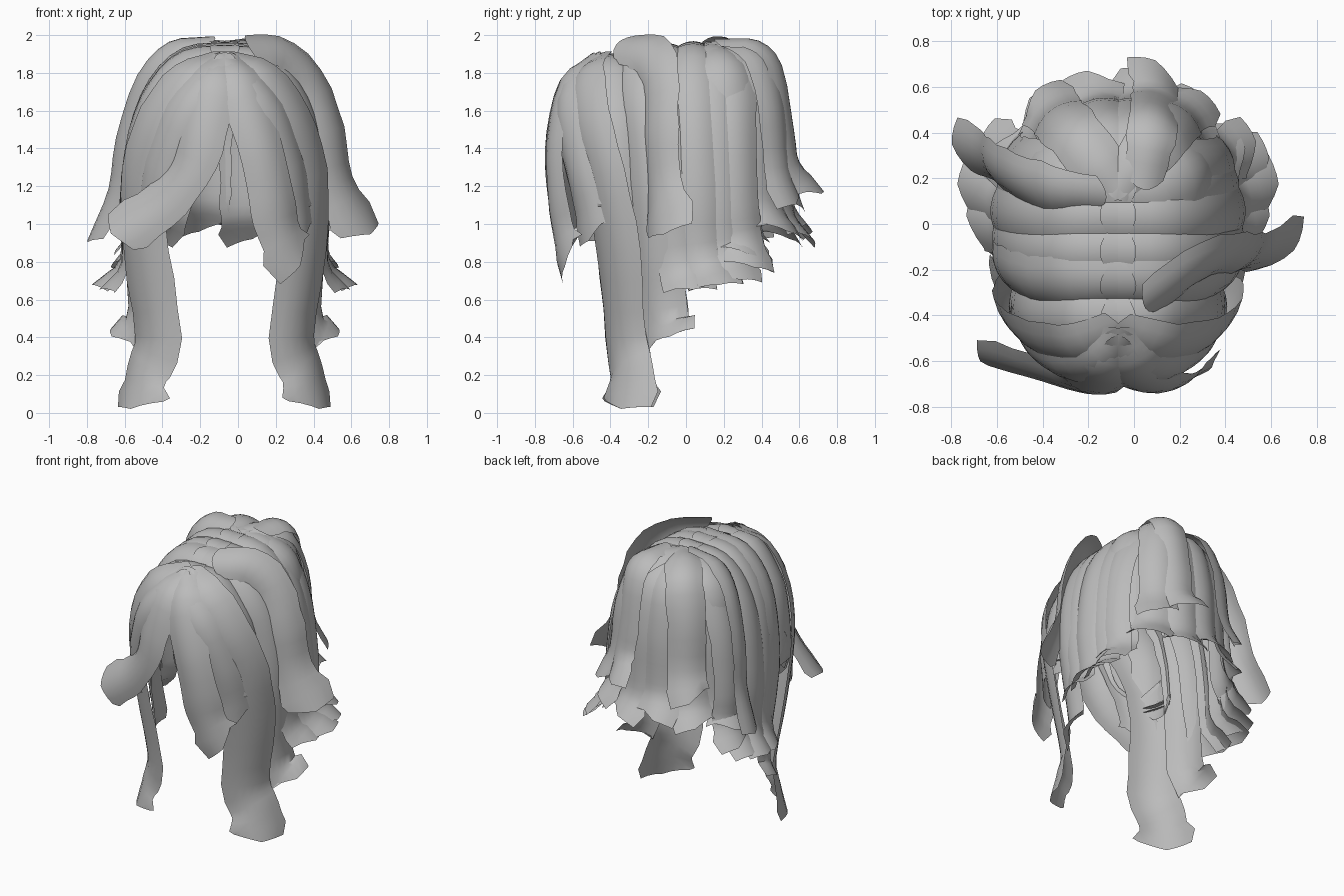
import bpy, bmesh, math, random
from mathutils import Vector

random.seed(4)
cube = bpy.data.objects.get("Cube")
if cube:
    bpy.data.objects.remove(cube)

GREY = (0.5, 0.5, 0.5, 1)
hair = bpy.data.materials.new("hair_grey")
hair.use_nodes = True
hair.diffuse_color = GREY
hair.node_tree.nodes["Principled BSDF"].inputs["Base Color"].default_value = GREY

MID_X = -0.07      # the parting sits a little off centre
ACROSS = 6         # faces across a lock
STEPS = 3          # rows per path segment


def spline(points):
    """Smooth path through the points, as a list of positions."""
    p = [Vector(q) for q in points]
    p = [2 * p[0] - p[1]] + p + [2 * p[-1] - p[-2]]
    path = []
    for a, b, c, d in zip(p, p[1:], p[2:], p[3:]):
        for k in range(STEPS):
            t = k / STEPS
            path.append(0.5 * (2 * b + (c - a) * t + (2 * a - 5 * b + 4 * c - d) * t ** 2
                               + (3 * b - a - 3 * c + d) * t ** 3))
    return path + [p[-2]]


def lock(name, points, width, centre_y=0.0, skew=0.06, flare=1.15, centre_z=1.25):
    """Arched ribbon of hair that faces away from the head's middle."""
    path = spline(points)
    last = len(path) - 1
    bm = bmesh.new()
    rows = []
    for i, pos in enumerate(path):
        t = i / last
        along = (path[min(i + 1, last)] - path[max(i - 1, 0)]).normalized()
        out = pos - Vector((0, centre_y, min(pos.z, centre_z)))
        out = (out - along * out.dot(along)).normalized()
        side = along.cross(out)
        half = width / 2 * min(1, 0.75 + t) * random.uniform(0.95, 1.05)
        if i >= last - 1:
            half *= flare if i < last else flare * 0.85
        row = []
        for j in range(ACROSS + 1):
            u = 2 * j / ACROSS - 1
            v = pos + side * half * u - out * 0.35 * half * u * u
            if i == last:      # slanted, slightly pointed tip
                v += along * (skew * u + 0.04 * (1 - abs(u)))
            if i == 0:         # rounded root
                v -= along * 0.05 * (1 - u * u)
            v.x += MID_X
            v.z = max(v.z, 0)
            row.append(bm.verts.new(v))
        rows.append(row)
    for r, s in zip(rows, rows[1:]):
        for j in range(ACROSS):
            bm.faces.new((r[j], r[j + 1], s[j + 1], s[j]))
    mesh = bpy.data.meshes.new(name)
    bm.to_mesh(mesh)
    bm.free()
    mesh.materials.append(hair)
    obj = bpy.data.objects.new(name, mesh)
    bpy.context.collection.objects.link(obj)
    bpy.ops.object.select_all(action='DESELECT')
    obj.select_set(True)
    bpy.context.view_layer.objects.active = obj
    bpy.ops.object.shade_smooth_by_angle(angle=math.radians(50))


def flip(points, s):
    return [(s * x, y, z) for x, y, z in points]


for s, word in ((1, "left"), (-1, "right")):
    # Rows of side locks: start y, end y, end z, width, outward kick, middle y
    rows = [(-0.42, -0.40, 1.05, 0.28, -0.02, -0.3), (-0.27, -0.13, 0.43, 0.26, 0.07, 0.05),
            (-0.12, -0.02, 0.68, 0.26, 0.09, -0.06), (0.04, 0.10, 0.70, 0.26, 0.12, 0.03),
            (0.16, 0.22, 0.73, 0.25, 0.11, 0.09), (0.26, 0.31, 0.80, 0.24, 0.08, 0.13)]
    for n, (y, yb, end, width, kick, middle) in enumerate(rows):
        top = 1.965 - 0.3 * (y - 0.05) ** 2
        k = 1 - 1.1 * (y + 0.05) ** 2 + (n % 2) * 0.015
        low = 0.50 if end < 0.5 else 0.55 * k
        path = [(-0.03, y, top), (0.22 * k, y, top - 0.03), (0.40 * k, y, top - 0.2),
                (0.51 * k, (y * 3 + yb) / 4, 1.48), (0.555 * k, (y + yb) / 2, 1.1),
                (low, yb, end + 0.12), (low + kick, yb + 0.5 * kick, end)]
        lock(f"side_lock_{word}_{n + 1}", flip(path, s), width, middle, -0.05 * s)

    # Long lock in front of each ear, falling to the ground
    path = [(0.0, -0.50, 1.87), (0.20, -0.57, 1.79), (0.37, -0.55, 1.55),
            (0.46, -0.47, 1.25), (0.455, -0.40, 0.85), (0.39, -0.36, 0.40),
            (0.45, -0.33, 0.22), (0.49, -0.34, 0.06)]
    lock(f"long_front_lock_{word}", flip(path, s), 0.33, 0.08, -0.03 * s, flare=1.2)

    # Forehead lock that fills the hairline
    path = [(0.0, -0.53, 1.88), (0.10, -0.63, 1.79), (0.25, -0.66, 1.6),
            (0.36, -0.60, 1.3), (0.40, -0.54, 1.08), (0.41, -0.52, 0.95)]
    lock(f"forehead_lock_{word}", flip(path, s), 0.22, -0.1)

# Fringe: one lock hangs, the other sweeps outwards
lock("fringe_left", [(0.0, -0.50, 1.89), (0.08, -0.66, 1.77), (0.19, -0.73, 1.45),
                     (0.26, -0.72, 1.15), (0.30, -0.69, 0.97), (0.38, -0.65, 0.81)],
     0.25, 0.0, 0.07, flare=1.25)
lock("fringe_right", [(0.0, -0.50, 1.89), (-0.07, -0.66, 1.77), (-0.13, -0.73, 1.5),
                      (-0.21, -0.72, 1.28), (-0.36, -0.67, 1.11), (-0.57, -0.61, 0.97)],
     0.27, 0.1, 0.02, centre_z=0.85)

# Fan of back locks
for n, degrees in enumerate((-66, -40, -13, 14, 41, 67)):
    a = math.radians(degrees)
    drop = 0.04 * (n % 2) + (0.08 if abs(degrees) > 60 else 0)
    profile = [(0.0, 1.95), (0.22, 1.93), (0.38, 1.80), (0.45, 1.5),
               (0.465, 1.22), (0.485, 1.09 - drop), (0.56, 0.99 - drop)]
    path = [(1.03 * r * math.sin(a), 0.1 + r * math.cos(a), z) for r, z in profile]
    lock(f"back_lock_{n + 1}", path, 0.27, 0.1, random.choice((-0.06, 0.06)))

# Short crown locks covering the root of the back fan
for s, word in ((1, "left"), (-1, "right")):
    path = [(0.0, 0.16, 1.97), (0.10, 0.28, 1.97), (0.21, 0.42, 1.88),
            (0.28, 0.49, 1.62), (0.30, 0.52, 1.3), (0.35, 0.57, 1.14)]
    lock(f"crown_lock_{word}", flip(path, s), 0.25, 0.1)

# Loose outer locks that stand off the head
lock("loose_lock_left", [(0.16, -0.34, 1.95), (0.32, -0.23, 1.93), (0.47, -0.17, 1.78),
                         (0.57, -0.17, 1.5), (0.62, -0.15, 1.22), (0.75, -0.12, 0.98)],
     0.27, 0.45, -0.03, flare=1.3)
lock("loose_lock_right", [(-0.10, 0.12, 1.98), (-0.30, 0.14, 1.95), (-0.46, 0.19, 1.78),
                          (-0.57, 0.25, 1.45), (-0.61, 0.29, 1.18), (-0.71, 0.34, 0.94)],
     0.23, 0.45, 0.03)
lock("loose_lock_back", [(0.12, 0.20, 1.98), (0.15, 0.38, 1.97), (0.17, 0.50, 1.84),
                         (0.18, 0.56, 1.5), (0.19, 0.59, 1.32), (0.17, 0.69, 1.19)],
     0.23, 0.1, -0.06)
